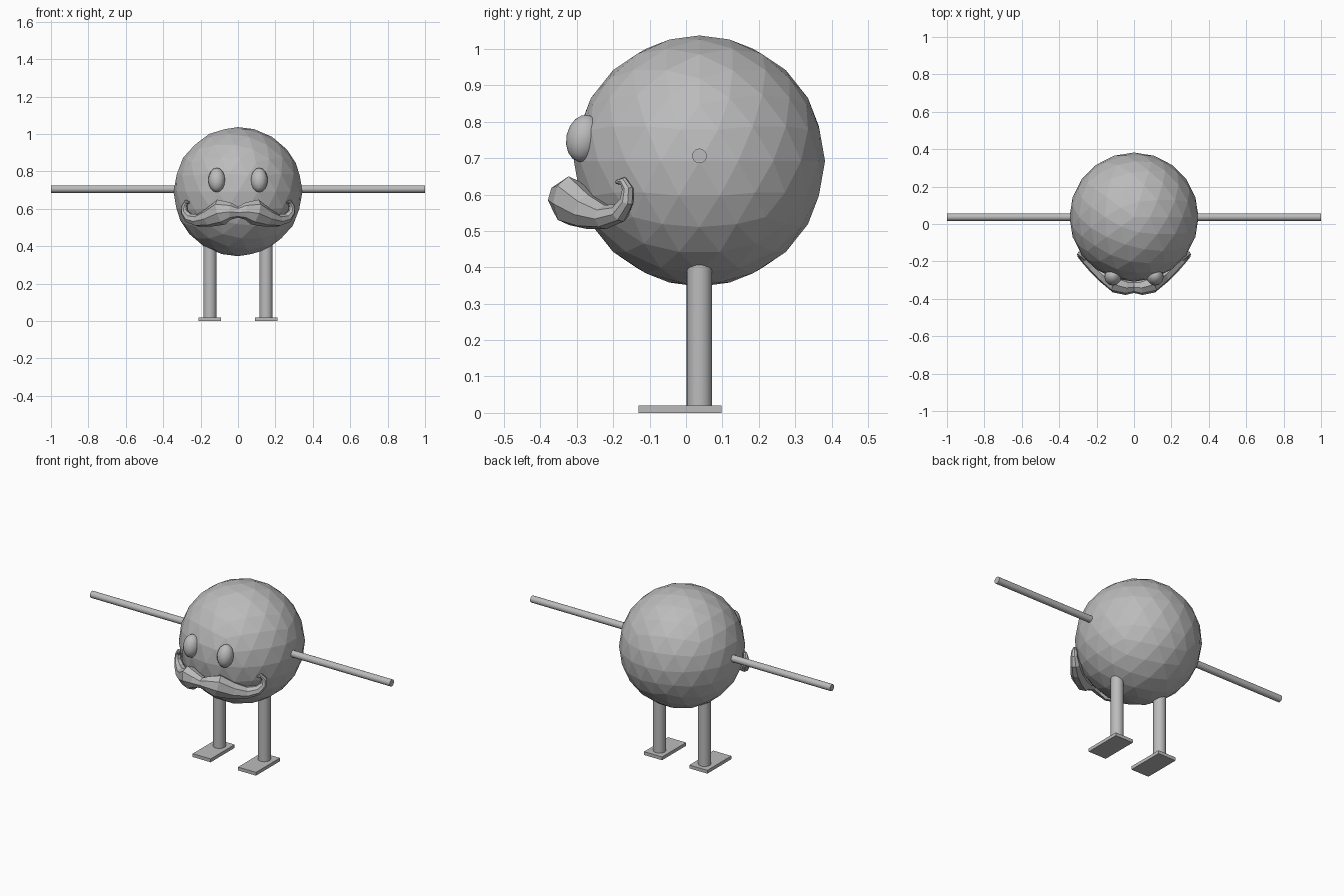
import bpy, bmesh, math
from mathutils import Vector, Matrix

if "Cube" in bpy.data.objects:
    bpy.data.objects.remove(bpy.data.objects["Cube"])

grey = bpy.data.materials.new("plain_grey")
grey.diffuse_color = (0.5, 0.5, 0.5, 1)
grey.use_nodes = True
grey.node_tree.nodes["Principled BSDF"].inputs["Base Color"].default_value = grey.diffuse_color
CENTRE = Vector((0, 0.037, 0.692))


def finish(name, bm, smooth=False):
    bmesh.ops.recalc_face_normals(bm, faces=bm.faces)
    mesh = bpy.data.meshes.new(name)
    bm.to_mesh(mesh)
    bm.free()
    mesh.materials.append(grey)
    obj = bpy.data.objects.new(name, mesh)
    bpy.context.collection.objects.link(obj)
    if smooth:
        bpy.ops.object.select_all(action='DESELECT')
        obj.select_set(True)
        bpy.context.view_layer.objects.active = obj
        bpy.ops.object.shade_smooth_by_angle(angle=math.radians(40))
    return obj


def rod(name, start, end, radius):
    a, b = Vector(start), Vector(end)
    bm = bmesh.new()
    turn = (b - a).to_track_quat('Z', 'Y').to_matrix().to_4x4()
    bmesh.ops.create_cone(bm, cap_ends=True, segments=32, radius1=radius, radius2=radius,
                          depth=(b - a).length,
                          matrix=Matrix.Translation((a + b) / 2) @ turn)
    return finish(name, bm, True)


# Faceted round body
bm = bmesh.new()
bmesh.ops.create_icosphere(bm, subdivisions=3, radius=0.345, matrix=Matrix.Translation(CENTRE))
finish("body", bm)

for side, s in (("left", 1), ("right", -1)):
    # Straight thin arm, leg and flat foot
    rod(side + "_arm", (s * 0.30, 0.037, 0.706), (s, 0.037, 0.706), 0.02)
    rod(side + "_leg", (s * 0.15, 0.037, 0.015), (s * 0.15, 0.037, 0.45), 0.035)
    bm = bmesh.new()
    bmesh.ops.create_cube(bm, size=1, matrix=Matrix.Translation((s * 0.151, -0.016, 0.01))
                          @ Matrix.Diagonal((0.12, 0.228, 0.02, 1)))
    finish(side + "_foot", bm)

    # Oval eye, leaning back with the body surface
    bm = bmesh.new()
    bmesh.ops.create_uvsphere(bm, u_segments=12, v_segments=8, radius=1,
                              matrix=Matrix.Translation((s * 0.113, -0.281, 0.754))
                              @ Matrix.Rotation(math.radians(-12), 4, 'X')
                              @ Matrix.Diagonal((0.046, 0.048, 0.066, 1)))
    finish(side + "_eye", bm, True)

# Moustache half: centre x, y, z, half height, half depth; the end curls up
sections = [
    (0.000, -0.335, 0.583, 0.030, 0.034),
    (0.040, -0.338, 0.588, 0.046, 0.042),
    (0.090, -0.322, 0.583, 0.070, 0.050),
    (0.155, -0.272, 0.553, 0.050, 0.046),
    (0.215, -0.222, 0.538, 0.033, 0.038),
    (0.262, -0.182, 0.550, 0.027, 0.028),
    (0.286, -0.163, 0.582, 0.020, 0.020),
    (0.287, -0.160, 0.615, 0.016, 0.016),
    (0.275, -0.172, 0.637, 0.012, 0.012),
    (0.262, -0.192, 0.634, 0.005, 0.005),
]
SIDES = 8
points = [Vector(p[:3]) for p in sections]
bm = bmesh.new()
rings = []
for i, p in enumerate(points):
    along = points[min(i + 1, len(points) - 1)] - points[max(i - 1, 0)]
    along = Vector((1, 0, 0)) if i == 0 else along.normalized()
    out = p - CENTRE
    out.z *= 0.3
    out = (out - along * out.dot(along)).normalized()
    up = out.cross(along).normalized()
    h, d = sections[i][3:]
    rings.append([bm.verts.new(p + up * h * math.sin(a) + out * d * math.cos(a))
                  for a in (2 * math.pi * k / SIDES for k in range(SIDES))])
for v in rings[0]:
    v.co.x = 0
for a, b in zip(rings, rings[1:]):
    for k in range(SIDES):
        n = (k + 1) % SIDES
        bm.faces.new((a[k], a[n], b[n], b[k]))
bm.faces.new(rings[-1])
moustache = finish("moustache", bm)
mirror = moustache.modifiers.new("mirror", 'MIRROR')
mirror.use_clip = True
